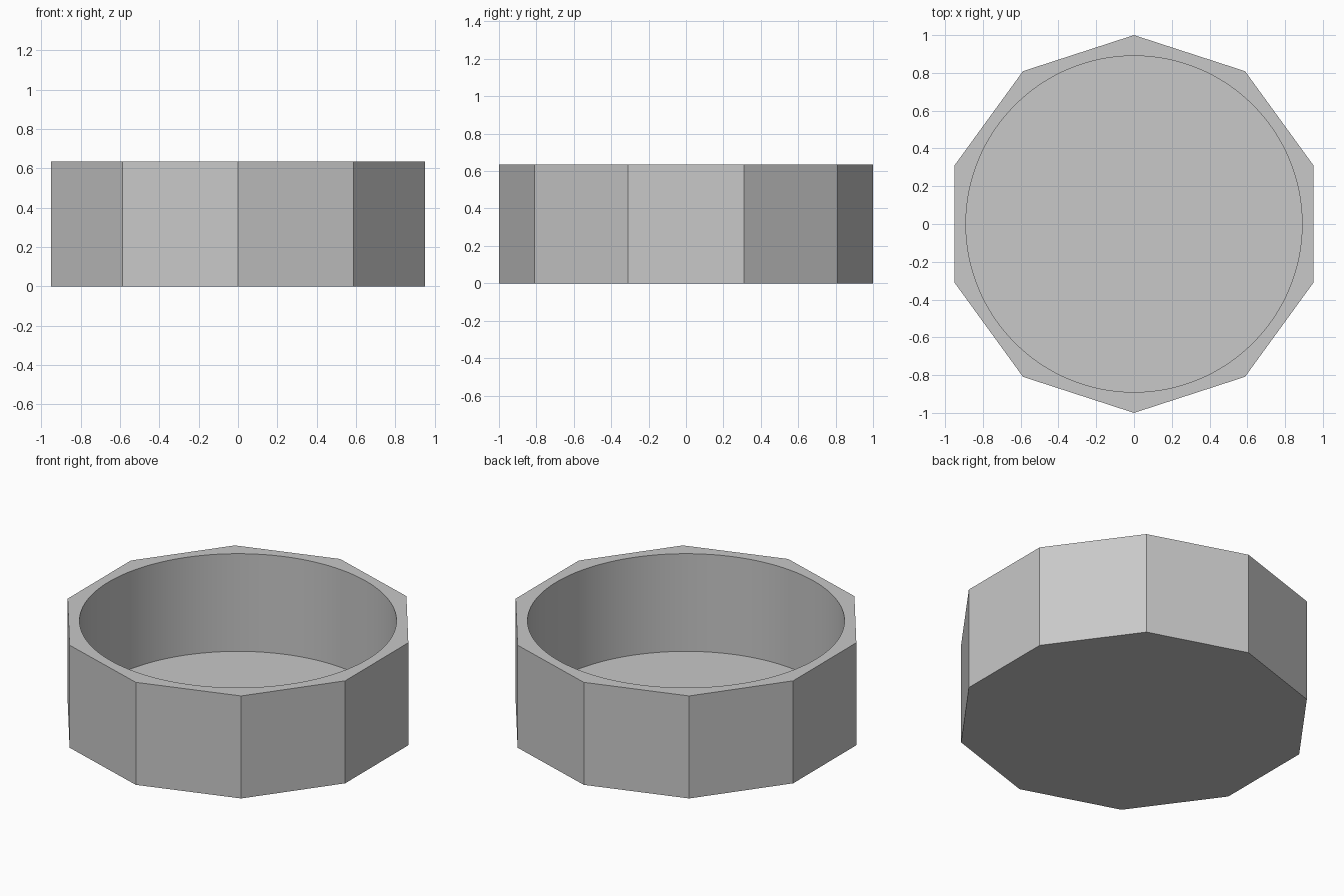
import bpy
import math

HEIGHT = 0.635
FLOOR = 0.03
BORE_RADIUS = 0.89

if "Cube" in bpy.data.objects:
    bpy.data.objects.remove(bpy.data.objects["Cube"], do_unlink=True)


def make_material(name, colour):
    mat = bpy.data.materials.new(name)
    mat.use_nodes = True
    mat.diffuse_color = colour
    mat.node_tree.nodes["Principled BSDF"].inputs["Base Color"].default_value = colour
    return mat


def add_prism(name, sides, radius, bottom, top):
    bpy.ops.mesh.primitive_cylinder_add(
        vertices=sides, radius=radius, depth=top - bottom,
        location=(0, 0, (bottom + top) / 2))
    obj = bpy.context.object
    obj.name = name
    return obj


# Round cutter for the hollow, reaching above the rim
cutter = add_prism("hollow_cutter", 128, BORE_RADIUS, FLOOR, HEIGHT + 0.2)
cutter.hide_render = True

# Ten-sided cup with a corner at the front and back
cup = add_prism("ten_sided_cup", 10, 1.0, 0, HEIGHT)
cup.data.materials.append(make_material("plain grey", (0.58, 0.58, 0.58, 1)))

# Hollow out the cup, leaving a thin floor
hollow = cup.modifiers.new("hollow", "BOOLEAN")
hollow.operation = "DIFFERENCE"
hollow.solver = "EXACT"
hollow.object = cutter
bpy.ops.object.modifier_apply(modifier=hollow.name)
bpy.data.objects.remove(cutter, do_unlink=True)

# Smooth the round wall while keeping the outer corners sharp
bpy.ops.object.shade_smooth_by_angle(angle=math.radians(25))
